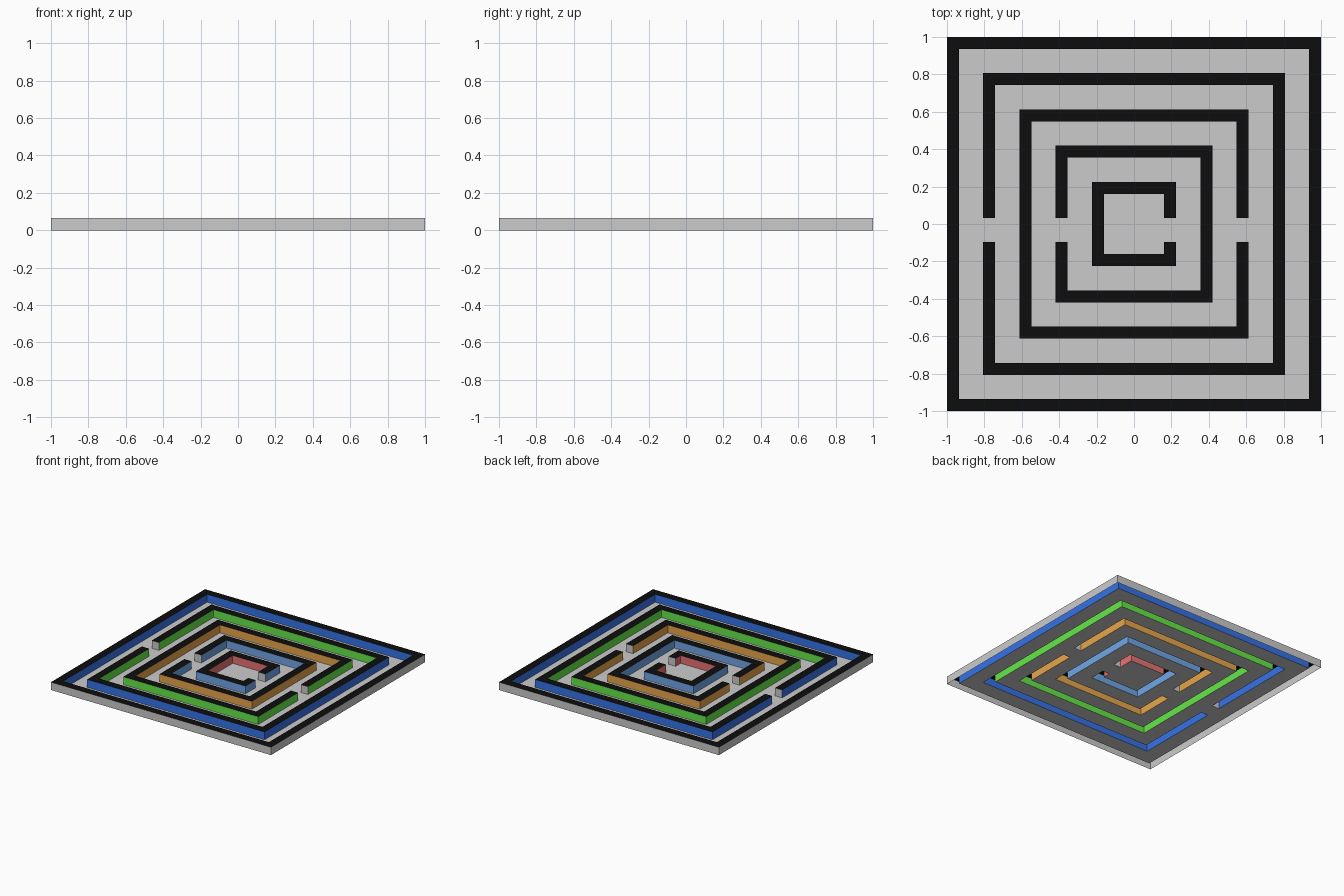
import bpy, bmesh

if "Cube" in bpy.data.objects:
    bpy.data.objects.remove(bpy.data.objects["Cube"])

U = 2 / 31            # wall thickness = wall height = one maze cell
GAP = (-1.5 * U, 0.5 * U)
RINGS = [15.5, 12.5, 9.5, 6.5, 3.5]      # outer half sizes in cells
SIDES = [0, -1, 1, -1, 1]                # side of each doorway (0 = none)


def material(name, rgb):
    m = bpy.data.materials.new(name)
    m.diffuse_color = (*rgb, 1)
    m.use_nodes = True
    m.node_tree.nodes["Principled BSDF"].inputs["Base Color"].default_value = m.diffuse_color
    return m


grey = material("grey", (0.8, 0.8, 0.8))
black = material("black", (0.004, 0.004, 0.004))
corridors = [material("blue", (0.036, 0.17, 0.8)),
             material("green", (0.13, 0.8, 0.065)),
             material("orange", (0.8, 0.38, 0.07)),
             material("light_blue", (0.16, 0.38, 0.8)),
             material("red", (0.8, 0.17, 0.17))]


def finish(name, bm, mats):
    bmesh.ops.remove_doubles(bm, verts=bm.verts, dist=1e-5)
    me = bpy.data.meshes.new(name)
    bm.to_mesh(me)
    bm.free()
    for m in mats:
        me.materials.append(m)
    ob = bpy.data.objects.new(name, me)
    bpy.context.collection.objects.link(ob)


def face(bm, pts, mat=0):
    f = bm.faces.new([bm.verts.new(p) for p in pts])
    f.material_index = mat


def path(h, side):
    """Counter-clockwise square, open at the doorway if it has one."""
    if side == 0:
        return [(h, h), (-h, h), (-h, -h), (h, -h), (h, h)]
    p = [(side * h, GAP[1]), (side * h, h), (-side * h, h),
         (-side * h, -h), (side * h, -h), (side * h, GAP[0])]
    return p if side > 0 else p[::-1]


def quad_up(bm, a, b, mat):
    """Vertical wall face above the edge a-b."""
    face(bm, [(*a, 0), (*b, 0), (*b, U), (*a, U)], mat)


# Hollow walls: black cap, coloured sides, grey doorway ends
for k, (r, side) in enumerate(zip(RINGS, SIDES)):
    bm = bmesh.new()
    out, inn = path(r * U, side), path((r - 1) * U, side)
    for j in range(len(out) - 1):
        a, b, c, d = out[j], out[j + 1], inn[j + 1], inn[j]
        face(bm, [(*p, U) for p in (a, b, c, d)], 0)
        quad_up(bm, a, b, 1)
        quad_up(bm, c, d, 2)
    if side:
        quad_up(bm, inn[0], out[0], 3)
        quad_up(bm, out[-1], inn[-1], 3)
    outer_mat = corridors[k - 1] if k else grey
    finish(f"maze_wall_{k + 1}", bm, [black, outer_mat, corridors[k], grey])

# Floor: corridor rings, doorway strips and the centre square
bm = bmesh.new()
for k, r in enumerate(RINGS):
    i = (r - 1) * U
    if k + 1 < len(RINGS):
        out, inn = path(i, 0), path(RINGS[k + 1] * U, 0)
        for j in range(4):
            face(bm, [(*p, 0) for p in (out[j], out[j + 1], inn[j + 1], inn[j])])
    else:
        face(bm, [(*p, 0) for p in path(i, 0)[:4]])
    if SIDES[k]:
        x0, x1 = sorted((SIDES[k] * i, SIDES[k] * r * U))
        face(bm, [(x0, GAP[0], 0), (x1, GAP[0], 0), (x1, GAP[1], 0), (x0, GAP[1], 0)])
finish("maze_floor", bm, [grey])
